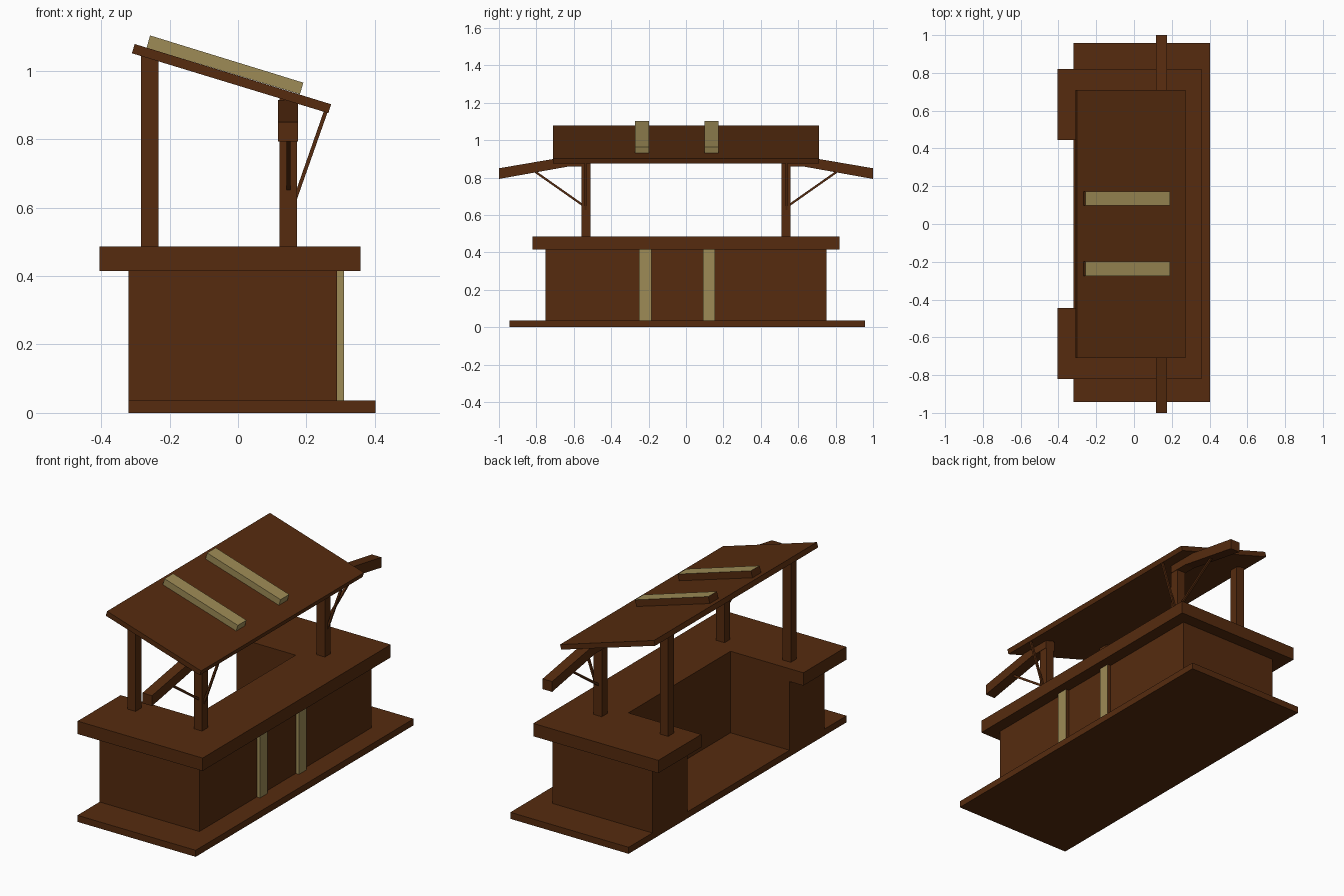
import bpy, bmesh
from mathutils import Vector

if "Cube" in bpy.data.objects:
    bpy.data.objects.remove(bpy.data.objects["Cube"])


def material(name, rgb):
    m = bpy.data.materials.new(name)
    m.diffuse_color = (*rgb, 1)
    m.use_nodes = True
    m.node_tree.nodes["Principled BSDF"].inputs["Base Color"].default_value = m.diffuse_color
    return m


BROWN = material("dark_wood", (0.092, 0.024, 0.0045))
TAN = material("pale_wood", (0.34, 0.26, 0.093))


def prism(name, pts, axis, lo, hi, mirror=False, pale=False):
    """Extrude a 2D profile along an axis: x uses (y,z), y uses (x,z), z uses (x,y)."""
    def place(p, t):
        v = list(p)
        v.insert("xyz".index(axis), t)
        return Vector(v)
    bm = bmesh.new()
    a = [bm.verts.new(place(p, lo)) for p in pts]
    b = [bm.verts.new(place(p, hi)) for p in pts]
    bm.faces.new(a)
    bm.faces.new(b)
    for i in range(len(pts)):
        j = (i + 1) % len(pts)
        bm.faces.new((a[i], a[j], b[j], b[i]))
    bmesh.ops.recalc_face_normals(bm, faces=bm.faces)
    if pale:  # the back-facing sides of the slats stay dark
        for f in bm.faces:
            f.material_index = 0 if (f.normal.y > 0.5 or f.normal.x < -0.5) else 1
    me = bpy.data.meshes.new(name)
    bm.to_mesh(me)
    bm.free()
    me.materials.append(BROWN)
    me.materials.append(TAN)
    ob = bpy.data.objects.new(name, me)
    bpy.context.collection.objects.link(ob)
    if mirror:
        mod = ob.modifiers.new("Mirror", "MIRROR")
        mod.use_axis = (False, True, False)
    return ob


def rect(x0, x1, y0, y1):
    return [(x0, y0), (x1, y0), (x1, y1), (x0, y1)]


def u_shape(x0, x1, y, xi, yi):
    return [(x0, -y), (x1, -y), (x1, y), (x0, y),
            (x0, yi), (xi, yi), (xi, -yi), (x0, -yi)]


def roof_under(x):
    return 1.051 - 0.304 * (x + 0.31)


# Floor, U-shaped stall body and overhanging counter top
prism("floor_board", rect(-0.32, 0.402, -0.943, 0.957), "z", 0, 0.036)
prism("stall_body", u_shape(-0.32, 0.29, 0.75, 0.04, 0.445), "z", 0.036, 0.415)
prism("counter_top", u_shape(-0.405, 0.358, 0.82, 0.04, 0.445), "z", 0.415, 0.486)

# Pale slats on the counter front
for i, y in enumerate((-0.25, 0.09)):
    prism(f"front_slat_{i + 1}", rect(0.29, 0.31, y, y + 0.065), "z", 0.036, 0.415, pale=True)

# Roof posts with tops cut to the roof slope
for name, x0, x1 in (("back_posts", -0.283, -0.233), ("front_posts", 0.122, 0.173)):
    prism(name, [(x0, 0.486), (x1, 0.486), (x1, roof_under(x1)), (x0, roof_under(x0))],
          "y", 0.51, 0.56, mirror=True)

# Sloping roof and its two pale slats
prism("roof", [(-0.31, 1.051), (0.264, 0.876), (0.272, 0.902), (-0.302, 1.078)], "y", -0.71, 0.71)
for i, y in enumerate((-0.274, 0.098)):
    prism(f"roof_slat_{i + 1}", [(-0.267, 1.067), (0.181, 0.931), (0.191, 0.965), (-0.257, 1.103)],
          "y", y, y + 0.075, pale=True)

# Bent side beams on the front posts
prism("side_beams", [(0.51, 0.86), (0.625, 0.86), (1.0, 0.793), (1.0, 0.85), (0.625, 0.914), (0.51, 0.914)],
      "x", 0.117, 0.175, mirror=True)

# Thin braces: post to beam, and post to roof edge
prism("beam_braces", [(0.555, 0.648), (0.555, 0.662), (0.80, 0.834), (0.82, 0.834)],
      "x", 0.142, 0.153, mirror=True)
prism("roof_braces", [(0.17, 0.618), (0.17, 0.65), (0.252, 0.885), (0.263, 0.882)],
      "y", 0.532, 0.543, mirror=True)
